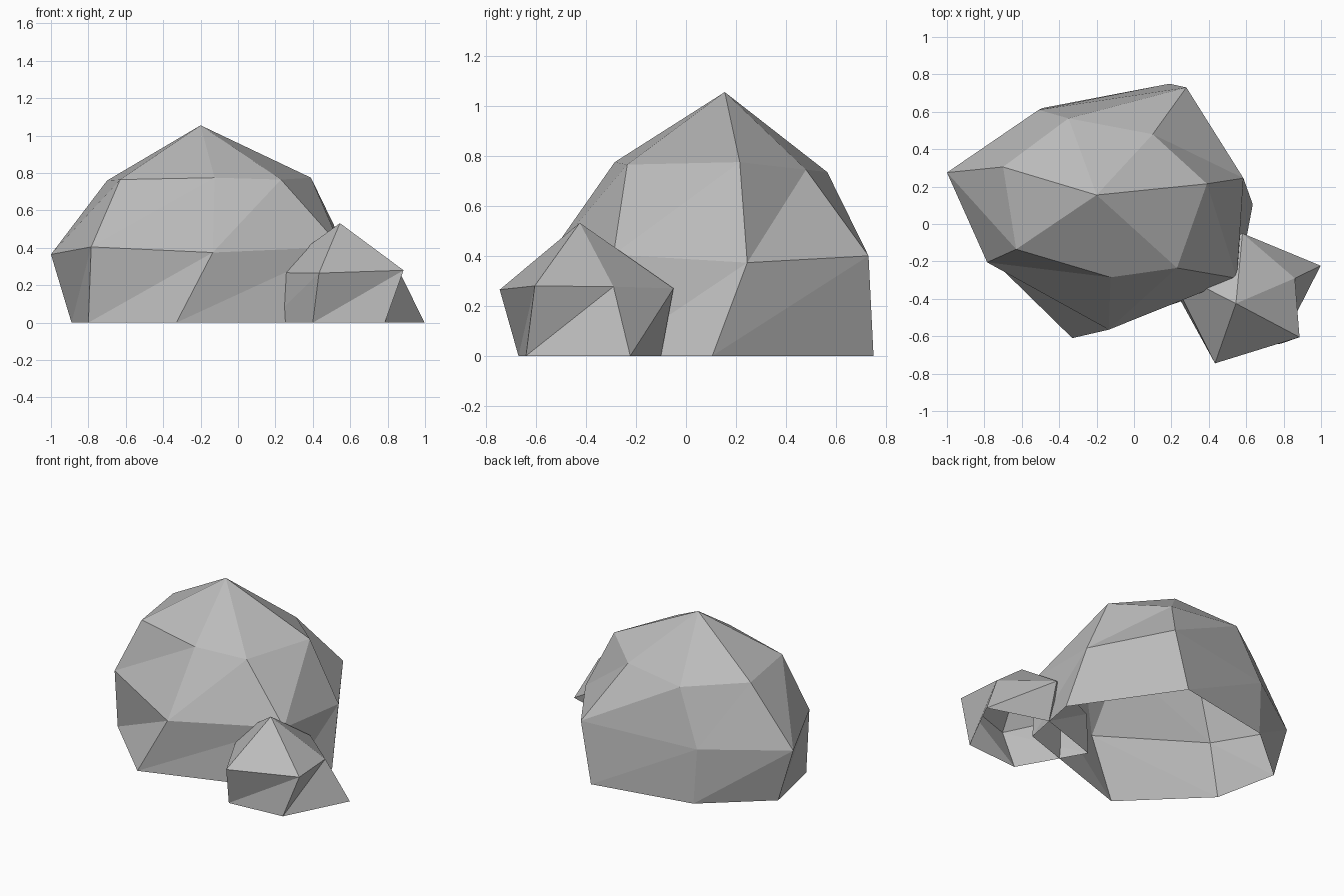
import bpy

if "Cube" in bpy.data.objects:
    bpy.data.objects.remove(bpy.data.objects["Cube"])

# One plain grey stone colour
stone = bpy.data.materials.new("stone_grey")
stone.diffuse_color = (0.5, 0.5, 0.5, 1)
stone.use_nodes = True
stone.node_tree.nodes["Principled BSDF"].inputs["Base Color"].default_value = stone.diffuse_color


def rock(name, base, rings, apex):
    """Faceted open-bottomed rock: a ground outline, rings above it, and a peak."""
    n = len(base)
    verts = [(x, y, 0) for x, y in base]
    for ring in rings:
        verts += ring
    verts.append(apex)
    faces = []
    for k in range(len(rings)):
        lo, hi = k * n, (k + 1) * n
        for i in range(n):
            j = (i + 1) % n
            faces += [(lo + i, lo + j, hi + j), (lo + i, hi + j, hi + i)]
    top = len(rings) * n
    faces += [(top + i, top + (i + 1) % n, top + n) for i in range(n)]
    mesh = bpy.data.meshes.new(name)
    mesh.from_pydata(verts, [], faces)
    mesh.materials.append(stone)
    obj = bpy.data.objects.new(name, mesh)
    bpy.context.collection.objects.link(obj)
    return obj


# Large boulder: seven-sided, two rings
rock("large_boulder",
     [(-.89, .28), (-.80, -.15), (-.33, -.61), (.557, -.31),
      (.635, .105), (.19, .75), (-.49, .62)],
     [[(-1, .275, .365), (-.785, -.205, .405), (-.135, -.565, .375),
       (.55, -.29, .405), (.585, .245, .373), (.28, .73, .40), (-.51, .61, .37)],
      [(-.70, .305, .76), (-.63, -.135, .765), (-.125, -.285, .775),
       (.23, -.235, .765), (.39, .215, .775), (.10, .48, .745), (-.35, .565, .735)]],
     (-.20, .155, 1.055))

# Small boulder: five-sided, one ring, sunk into the large one
rock("small_boulder",
     [(.40, -.67), (.785, -.64), (.998, -.223), (.60, -.10), (.16, -.248)],
     [[(.433, -.745, .265), (.885, -.605, .28), (.86, -.29, .277),
       (.58, -.05, .27), (.18, -.24, .268)]],
     (.545, -.425, .532))
